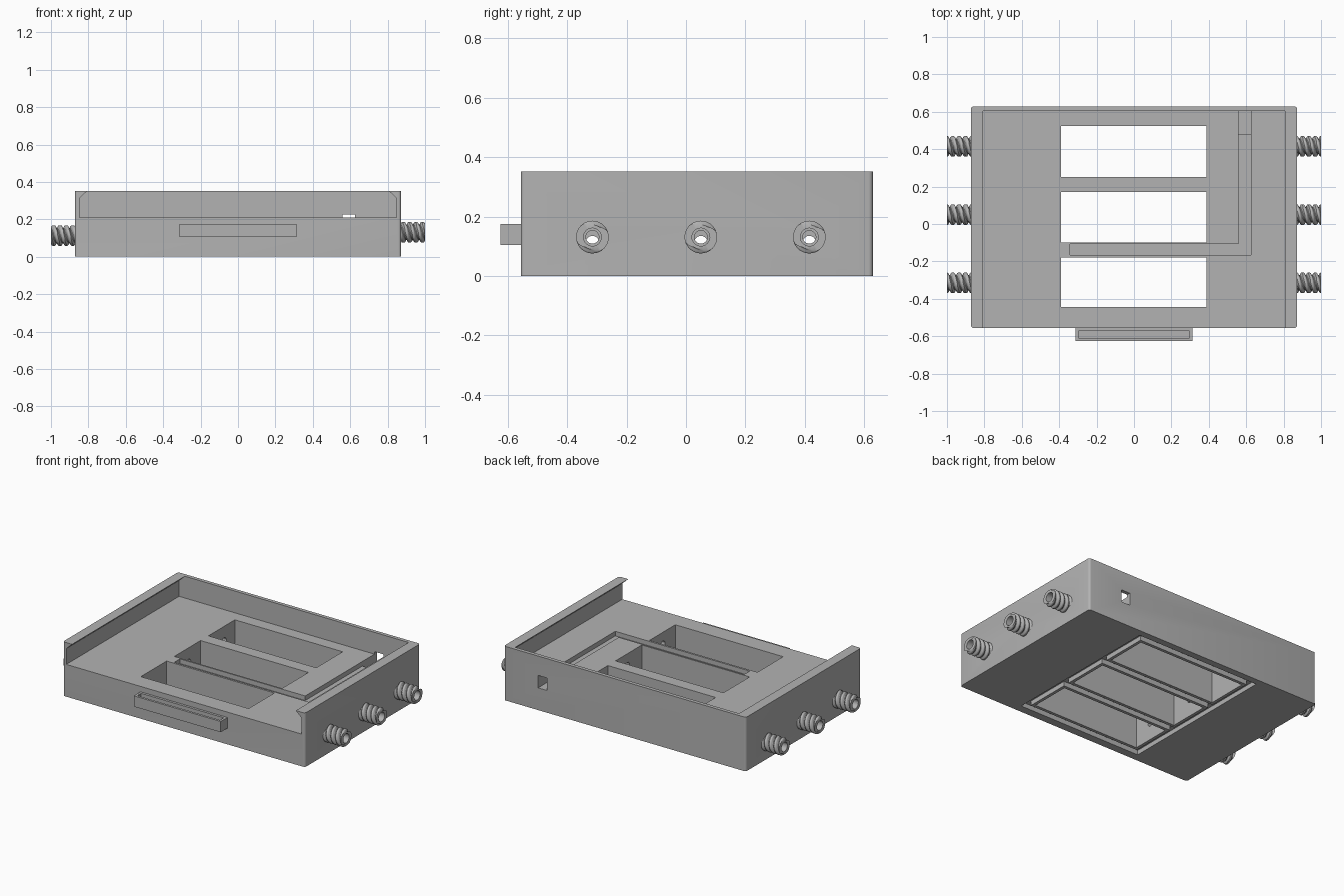
import bpy
import bmesh
from math import pi, cos, sin

cube = bpy.data.objects.get("Cube")
if cube:
    bpy.data.objects.remove(cube, do_unlink=True)

grey = bpy.data.materials.new("plain grey")
grey.use_nodes = True
COLOUR = (0.45, 0.45, 0.45, 1)
grey.diffuse_color = COLOUR
grey.node_tree.nodes["Principled BSDF"].inputs["Base Color"].default_value = COLOUR


def finish(name, bm):
    bmesh.ops.recalc_face_normals(bm, faces=bm.faces)
    mesh = bpy.data.meshes.new(name)
    bm.to_mesh(mesh)
    bm.free()
    mesh.materials.append(grey)
    obj = bpy.data.objects.new(name, mesh)
    bpy.context.collection.objects.link(obj)
    return obj


def box(name, x, y, z, round_corners=0):
    """Box from (min, max) ranges, optionally with rounded upright edges."""
    bm = bmesh.new()
    bmesh.ops.create_cube(bm, size=1)
    for v in bm.verts:
        for i, (lo, hi) in enumerate((x, y, z)):
            v.co[i] = hi if v.co[i] > 0 else lo
    if round_corners:
        upright = [e for e in bm.edges if abs(e.verts[0].co.z - e.verts[1].co.z) > 0.01]
        bmesh.ops.bevel(bm, geom=upright, offset=round_corners, segments=4,
                        profile=0.5, affect='EDGES')
    return finish(name, bm)


def prism(name, profile, y0, y1):
    """Extrude an x/z outline along y."""
    bm = bmesh.new()
    face = bm.faces.new([bm.verts.new((px, y0, pz)) for px, pz in profile])
    ext = bmesh.ops.extrude_face_region(bm, geom=[face])["geom"]
    for v in ext:
        if isinstance(v, bmesh.types.BMVert):
            v.co.y = y1
    return finish(name, bm)


def rod(name, x0, x1, y, z, radius):
    """Cylinder along x."""
    bm = bmesh.new()
    rings = [[bm.verts.new((x, y + radius * cos(2 * pi * i / 32), z + radius * sin(2 * pi * i / 32)))
              for i in range(32)] for x in (x0, x1)]
    for i in range(32):
        j = (i + 1) % 32
        bm.faces.new((rings[0][i], rings[0][j], rings[1][j], rings[1][i]))
    for ring in rings:
        bm.faces.new(ring)
    return finish(name, bm)


def combine(target, tool, operation='DIFFERENCE'):
    mod = target.modifiers.new("combine", 'BOOLEAN')
    mod.operation = operation
    mod.solver = 'EXACT'
    mod.object = tool
    bpy.context.view_layer.objects.active = target
    bpy.ops.object.modifier_apply(modifier=mod.name)
    bpy.data.objects.remove(tool, do_unlink=True)


def smooth(obj, angle):
    bpy.ops.object.select_all(action='DESELECT')
    obj.select_set(True)
    bpy.context.view_layer.objects.active = obj
    bpy.ops.object.shade_smooth_by_angle(angle=angle)


WALL_X = 0.872
FLOOR = 0.21
WINDOW_X = (-0.39, 0.387)
WINDOWS = [(-0.443, -0.178), (-0.098, 0.172), (0.252, 0.525)]
PORTS = [-0.315, 0.05, 0.415]
PORT_Z = {1: 0.131, -1: 0.113}


def grow(span, amount):
    return (span[0] - amount, span[1] + amount)


# Tray body
body = box("tray_body", (-WALL_X, WALL_X), (-0.556, 0.629), (0, 0.352), 0.015)

# Dovetail slide pocket, open at the front
half = [(0.848, FLOOR), (0.848, 0.313), (0.806, 0.352), (0.806, 0.4)]
pocket = half + [(-x, z) for x, z in reversed(half)]
combine(body, prism("pocket_cutter", pocket, -0.7, 0.605))

# Seal groove under the tray, leaving a rim round each window
groove = box("groove_cutter", grow(WINDOW_X, 0.06), (-0.503, 0.585), (-0.1, 0.03))
for span in WINDOWS:
    combine(groove, box("rim", grow(WINDOW_X, 0.02), grow(span, 0.02), (-0.2, 0.1)))
combine(body, groove)

# Window openings
for span in WINDOWS:
    combine(body, box("window_cutter", WINDOW_X, span, (-0.1, 0.3)))

# L-shaped cable channel and its outlet in the back wall
combine(body, box("channel_cutter", (-0.343, 0.625), (-0.165, -0.108), (0.18, 0.3)))
combine(body, box("channel_side_cutter", (0.56, 0.625), (-0.165, 0.55), (0.18, 0.3)))
combine(body, box("outlet_cutter", (0.56, 0.625), (0.48, 0.7), (0.145, 0.226)))

# Port holes from each side wall into the windows
for y in PORTS:
    for side in (1, -1):
        combine(body, rod("port_cutter", side * 0.3, side * 0.95, y, PORT_Z[side], 0.022))
smooth(body, 0.6)

# Handle with a shallow trough on top
handle = box("handle", (-0.313, 0.313), (-0.625, -0.555), (0.105, 0.175))
combine(handle, box("trough_cutter", (-0.298, 0.298), (-0.61, -0.572), (0.14, 0.3)))


# Hollow hose fittings with a two-start screw thread
def fitting(name, side, y):
    bm = bmesh.new()
    segs, lead = 32, 0.068
    step = lead / segs
    start, end = 0.862, 1.0
    count = int((end - start) / step) + 1

    def ring(x, radius):
        verts = []
        for i in range(segs):
            a = 2 * pi * i / segs
            r = radius(x, i)
            verts.append(bm.verts.new((side * x, y + side * r * cos(a),
                                       PORT_Z[side] + r * sin(a))))
        return verts

    def thread(x, i):
        phase = (2 * (x / lead - i / segs)) % 1
        height = min(1, max(0, 2 - 5 * abs(phase - 0.5)))
        return 0.041 + 0.014 * height

    def bore(x, i):
        return 0.03

    rings = [ring(min(end, start + k * step), thread) for k in range(count)]
    rings += [ring(end, thread), ring(end, bore), ring(start, bore)]
    for a, b in zip(rings, rings[1:] + rings[:1]):
        for i in range(segs):
            j = (i + 1) % segs
            bm.faces.new((a[i], a[j], b[j], b[i]))
    smooth(finish(name, bm), 0.6)


for number, y in enumerate(PORTS, 1):
    fitting(f"left_fitting_{number}", 1, y)
    fitting(f"right_fitting_{number}", -1, y)
    # Open the side wall to the bore width just behind each fitting
    for side in (1, -1):
        combine(body, rod("bore_cutter", side * 0.862, side * 0.95, y, PORT_Z[side], 0.03))
